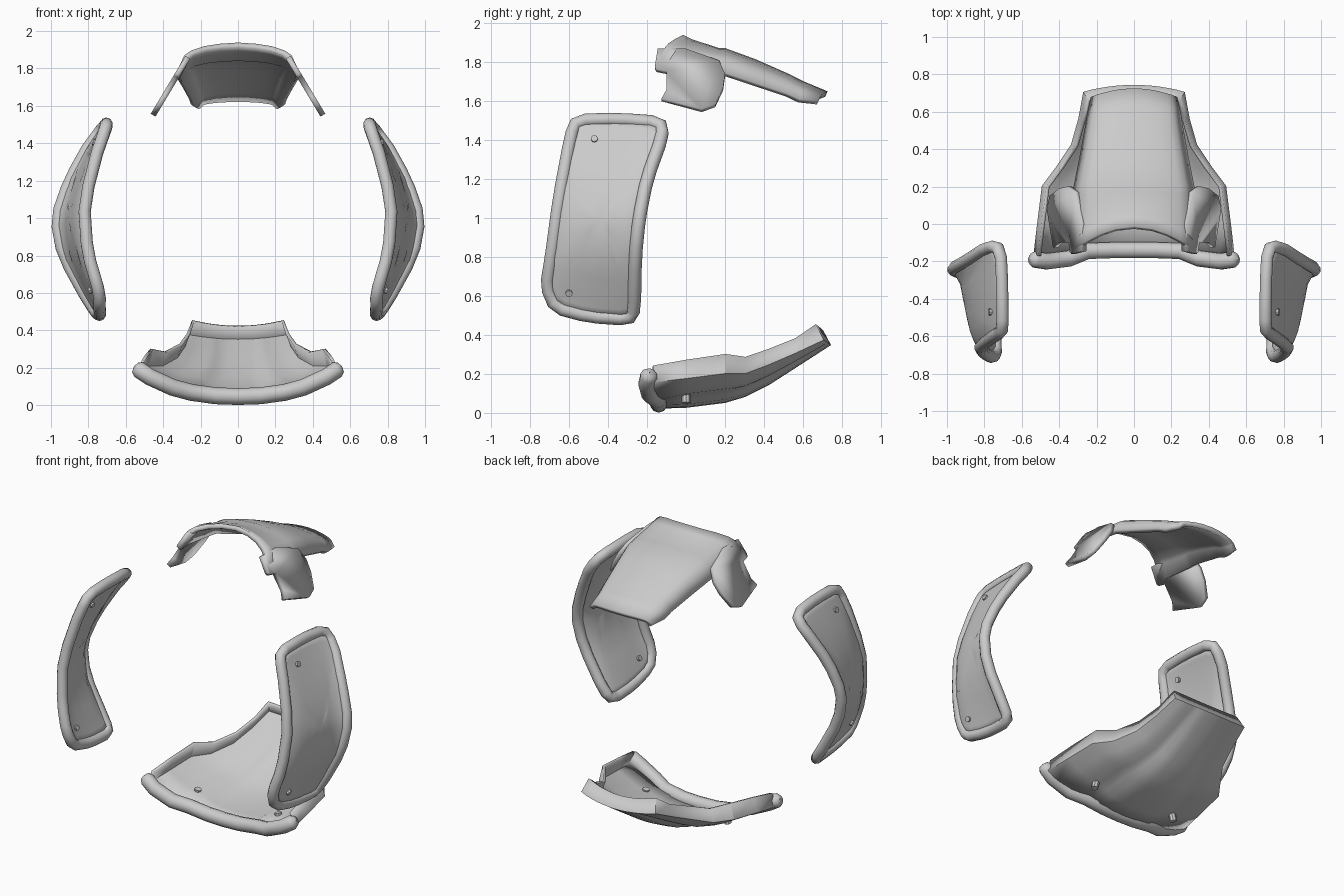
import bpy, bmesh, math
from mathutils import Vector

if "Cube" in bpy.data.objects:
    bpy.data.objects.remove(bpy.data.objects["Cube"])


def lerp(pts, t):
    # piecewise linear lookup
    if t <= pts[0][0]:
        return pts[0][1]
    for (a, p), (b, q) in zip(pts, pts[1:]):
        if t <= b:
            return p + (q - p) * (t - a) / (b - a)
    return pts[-1][1]


def finish(name, verts, faces, thick=0.0, mirror=False, angle=35, merge=1e-4):
    me = bpy.data.meshes.new(name)
    bm = bmesh.new()
    vs = [bm.verts.new(v) for v in verts]
    for f in faces:
        bm.faces.new([vs[i] for i in f])
    bmesh.ops.remove_doubles(bm, verts=bm.verts, dist=merge)
    bmesh.ops.recalc_face_normals(bm, faces=bm.faces)
    bm.to_mesh(me)
    bm.free()
    ob = bpy.data.objects.new(name, me)
    bpy.context.collection.objects.link(ob)
    bpy.ops.object.select_all(action='DESELECT')
    bpy.context.view_layer.objects.active = ob
    ob.select_set(True)
    bpy.ops.object.shade_smooth_by_angle(angle=math.radians(angle))
    if thick:
        m = ob.modifiers.new("thickness", 'SOLIDIFY')
        m.thickness, m.offset = thick, 0
    if mirror:
        ob.modifiers.new("mirror", 'MIRROR')
    return ob


def sheet(name, rows, **kw):
    n = len(rows[0])
    faces = [(r * n + c, r * n + c + 1, (r + 1) * n + c + 1, (r + 1) * n + c)
             for r in range(len(rows) - 1) for c in range(n - 1)]
    return finish(name, [p for r in rows for p in r], faces, **kw)


def tube(name, path, radius, closed=False, mirror=False, sides=10):
    # round rim swept along a path, with rounded ends when open
    path = [Vector(p) for p in path]
    n = len(path)
    rings = [(i, 1.0, 0.0) for i in range(n)]
    if not closed:
        rings = [(0, .05, -.7), (0, .7, -.5)] + rings + [(n - 1, .7, .5), (n - 1, .05, .7)]
    verts = []
    for i, s, push in rings:
        a = path[(i - 1) % n] if closed else path[max(i - 1, 0)]
        b = path[(i + 1) % n] if closed else path[min(i + 1, n - 1)]
        d = (b - a).normalized()
        # reference axis: x for the closed side rims, y for the open lip
        u = d.cross(Vector((1, 0, 0)) if closed else Vector((0, 1, 0))).normalized()
        w = d.cross(u)
        for k in range(sides):
            an = 2 * math.pi * k / sides
            verts.append(path[i] + d * push * radius + (u * math.cos(an) + w * math.sin(an)) * radius * s)
    m = len(rings)
    faces = [(r * sides + k, r * sides + (k + 1) % sides,
              (r + 1) % m * sides + (k + 1) % sides, (r + 1) % m * sides + k)
             for r in range(m if closed else m - 1) for k in range(sides)]
    return finish(name, verts, faces, mirror=mirror, angle=60)


def bolt(name, loc, radius, depth, axis):
    bpy.ops.mesh.primitive_cylinder_add(vertices=8, radius=radius, depth=depth, location=loc)
    ob = bpy.context.object
    ob.rotation_euler = Vector(axis).to_track_quat('Z', 'Y').to_euler()
    bpy.ops.object.transform_apply(location=True, rotation=True, scale=True)
    ob.name = name
    ob.modifiers.new("mirror", 'MIRROR')


# Side guards: curved panels with a rolled rim
XF = [(.48, .715), (.6, .74), (.8, .80), (1.0, .825), (1.2, .795), (1.36, .75), (1.5, .70)]
XB = [(.48, .75), (.6, .825), (.8, .935), (.95, .965), (1.05, .955), (1.2, .90), (1.38, .80), (1.5, .71)]
YF = [(.45, -.69), (.65, -.71), (.8, -.69), (1.1, -.65), (1.4, -.59), (1.5, -.57)]
YB = [(.5, -.265), (.8, -.26), (1.0, -.24), (1.2, -.2), (1.43, -.12)]
BEND = [(0, 0), (.15, .28), (.85, .7), (1, 1)]


def side_point(y, z):
    yf, yb = lerp(YF, z), lerp(YB, z)
    t = lerp(BEND, (y - yf) / (yb - yf))
    a, b = lerp(XF, z), lerp(XB, z)
    return (a + (b - a) * t, y, z)


outline = [(-.56, 1.5), (-.35, 1.505), (-.13, 1.49), (-.12, 1.42), (-.2, 1.2), (-.24, 1.0), (-.26, .8),
           (-.265, .53), (-.29, .48), (-.5, .495), (-.67, .54), (-.715, .65), (-.69, .8), (-.65, 1.1), (-.59, 1.42)]
smooth = []
for (a, b), (c, d) in zip(outline, outline[1:] + outline[:1]):
    smooth += [(a * .78 + c * .22, b * .78 + d * .22), (a * .22 + c * .78, b * .22 + d * .78)]
cy, cz = -.43, 1.0
rings = [[side_point(cy + (y - cy) * s, cz + (z - cz) * s) for y, z in smooth + smooth[:1]]
         for s in (1, .9, .8, .6, .4, .2, 0)]
sheet("side_guard", rings, thick=.025, mirror=True, angle=50)
tube("side_guard_rim", [side_point(y, z) for y, z in smooth], .034, closed=True, mirror=True)
for y, z in ((-.47, 1.4), (-.6, .62)):
    bolt("side_guard_bolt", side_point(y, z), .018, .05, (1, 0, .3 if z > 1 else -.4))

# Lower guard: tray with an upturned flange; (y, half width, centre z, side z, flange top z)
lower = [(-.17, .53, .03, .16, .24), (0, .51, .035, .18, .27), (.2, .485, .06, .205, .30),
         (.3, .41, .09, .205, .285), (.42, .33, .15, .25, .325), (.56, .29, .24, .31, .38),
         (.70, .265, .35, .375, .45)]
US = [-1, -.85, -.7, -.55, -.42, -.34, -.17, 0, .17, .34, .42, .55, .7, .85, 1]
rows = []
for y, w, zc, zs, zt in lower:
    end = y > .65
    row = []
    for u in US:
        # raised panel underneath the middle
        step = .018 if .38 < abs(u) < .6 and -.1 < y < .6 else 0
        row.append((u * w, y + (.035 * (1 - u * u) if end else 0), zc + (zs - zc) * abs(u) ** 2 + step))
    side = [(s * (w - .025), y - (.04 if end else 0), zt) for s in (-1, 1)]
    rows.append([side[0]] + row + [side[1]])
back = [(u * .24, .66 + .035 * (1 - u * u), .42 + .03 * u * u) for u in US]
rows.append([back[0]] + back + [back[-1]])
sheet("lower_guard", rows, thick=.018, angle=30)
half = [(.12, -.14, .05), (.25, -.145, .068), (.35, -.185, .095), (.47, -.2, .15), (.53, -.19, .19)]
tube("lower_guard_lip", [(-x, y, z) for x, y, z in half[::-1]] + [(0, -.14, .046)] + half, .045)
bolt("lower_guard_bolt", (.3, -.0, .085), .022, .07, (-.25, 0, 1))

# Upper guard: arched roof; (y, half width, centre z, edge z)
upper = [(-.02, .32, 1.925, 1.765), (.03, .32, 1.90, 1.765), (.17, .315, 1.855, 1.74), (.2, .31, 1.855, 1.735),
         (.35, .28, 1.80, 1.685), (.52, .25, 1.725, 1.63), (.6, .24, 1.685, 1.60), (.72, .22, 1.635, 1.59)]
PROFILE = [(0, 0), (.3, .04), (.55, .12), (.76, .26), (.86, .4), (1, 1)]
rows = []
for i, (y, w, zc, ze) in enumerate(upper):
    row = []
    for s, pts in ((-1, PROFILE[:0:-1]), (1, PROFILE)):
        for u, d in pts:
            sweep = -.125 * max(0, 1 - max(0, y + .02) / .22) - .045 * max(0, (y - .5) / .22)
            row.append((s * u * w, y + sweep * u * u, zc + (ze - zc) * d))
    rows.append(row)
sheet("upper_guard", rows, thick=.03, angle=30)

# Side tabs hanging from the upper guard
tab = [(-.16, 1.77), (-.145, 1.86), (.0, 1.86), (.17, 1.80), (.2, 1.73), (.19, 1.66), (.15, 1.575),
       (.08, 1.55), (-.125, 1.605), (-.10, 1.65), (-.10, 1.745), (-.15, 1.755)]
finish("upper_guard_tab", [(.268 + (1.86 - z) * .6, y, z) for y, z in tab],
       [tuple(range(len(tab)))], thick=.03, mirror=True)
